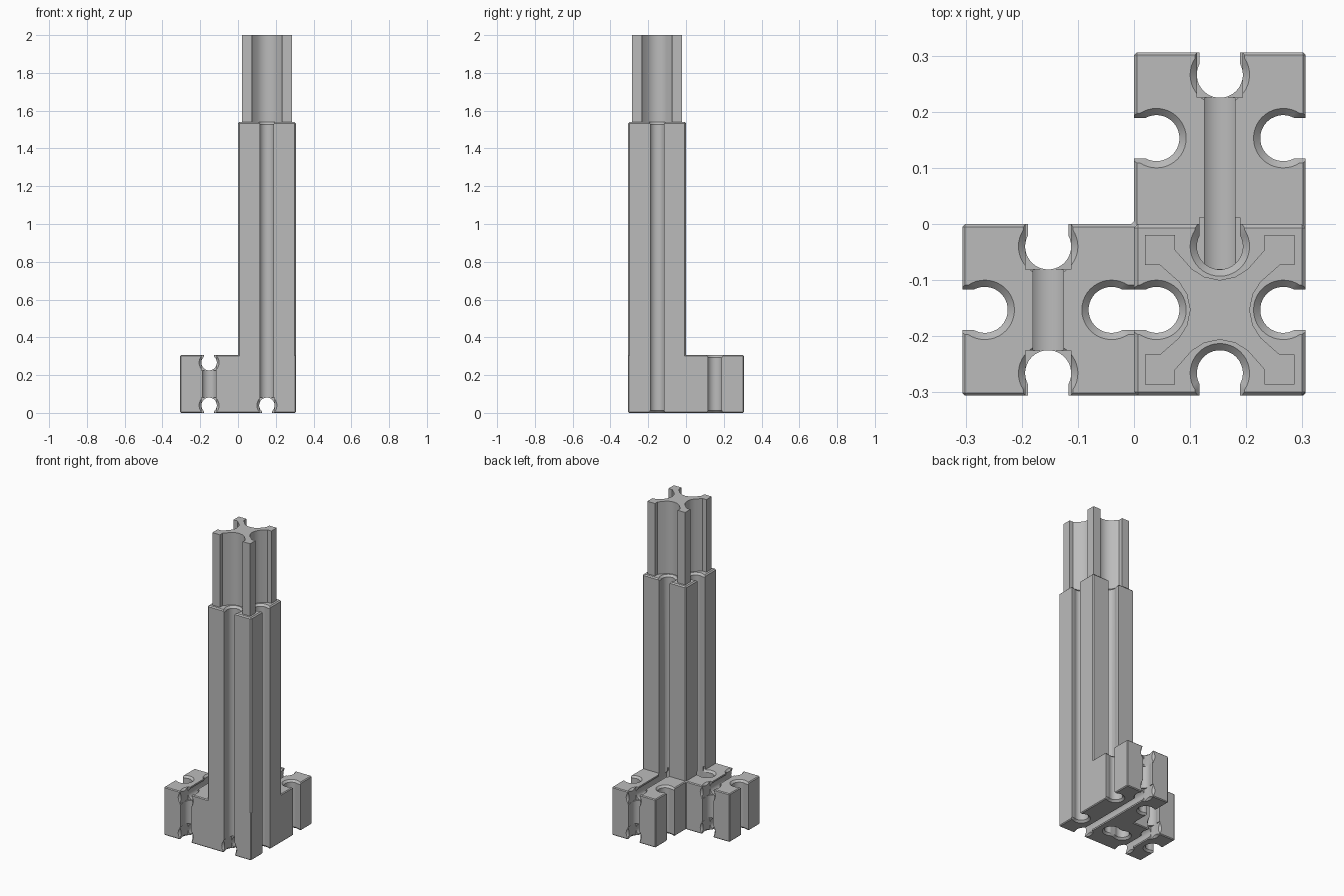
import bpy, bmesh, math
from mathutils import Vector

old = bpy.data.objects.get("Cube")
if old:
    bpy.data.objects.remove(old, do_unlink=True)

S = 0.306            # block size
H = S / 2            # half block
COLUMN_TOP = 1.54
PEG_TOP = 2.0
DEPTH = 0.04         # slot centre below the surface
FLARE = 0.012

grey = bpy.data.materials.new("plain grey")
grey.use_nodes = True
colour = (0.5, 0.5, 0.5, 1)
grey.diffuse_color = colour
grey.node_tree.nodes["Principled BSDF"].inputs["Base Color"].default_value = colour


def loft(name, rings, bevel=0):
    """Closed solid through a list of equally long point rings."""
    bm = bmesh.new()
    loops = [[bm.verts.new(p) for p in ring] for ring in rings]
    n = len(loops[0])
    for a, b in zip(loops, loops[1:]):
        for i in range(n):
            j = (i + 1) % n
            bm.faces.new((a[i], a[j], b[j], b[i]))
    bm.faces.new(loops[0])
    bm.faces.new(loops[-1])
    bmesh.ops.recalc_face_normals(bm, faces=bm.faces)
    if bevel:
        bmesh.ops.bevel(bm, geom=bm.edges[:], offset=bevel, segments=1,
                        affect='EDGES')
    mesh = bpy.data.meshes.new(name)
    bm.to_mesh(mesh)
    bm.free()
    mesh.materials.append(grey)
    ob = bpy.data.objects.new(name, mesh)
    bpy.context.scene.collection.objects.link(ob)
    return ob


def prism(name, outline, z0, z1, bevel=0):
    return loft(name, [[(x, y, z) for x, y in outline] for z in (z0, z1)], bevel)


def box(name, lo, hi, bevel=0):
    outline = [(lo[0], lo[1]), (hi[0], lo[1]), (hi[0], hi[1]), (lo[0], hi[1])]
    return prism(name, outline, lo[2], hi[2], bevel)


cutters = []


def slot(start, end, out, neck, flare=(True, True)):
    """Keyhole cutter along a surface line, widened at the flared ends."""
    p, q, out = Vector(start), Vector(end), Vector(out)
    axis = (q - p).normalized()
    side = axis.cross(out)

    def ring(at, wide):
        r = 0.053 if wide else 0.041
        w = neck + (0.008 if wide else 0)
        c = at - out * DEPTH
        t = math.asin(w / r)
        pts = []
        for i in range(29):
            a = t + (2 * math.pi - 2 * t) * i / 28
            pts.append(c + out * r * math.cos(a) + side * r * math.sin(a))
        top = at + out * 0.012
        return pts + [top - side * w, top + side * w]

    rings = []
    if flare[0]:
        rings += [ring(p - axis * 0.02, True), ring(p, True)]
    rings.append(ring(p + axis * (FLARE if flare[0] else 0), False))
    rings.append(ring(q - axis * (FLARE if flare[1] else 0), False))
    if flare[1]:
        rings += [ring(q, True), ring(q + axis * 0.02, True)]
    cutters.append(loft("slot_cutter", rings))


def upright(x, y, out, z0, z1, low_flare=True):
    slot((x, y, z0), (x, y, z1), out, 0.036, (low_flare, True))


def notch(x, y, top, sign):
    """Square clearance where two slots meet at a block edge."""
    ys = sorted((y + sign * 0.02, y - sign * 0.081))
    zs = (S - 0.081, S + 0.008) if top else (-0.02, 0.081)
    cutters.append(box("notch_cutter", (x - 0.0405, ys[0], zs[0]),
                       (x + 0.0405, ys[1], zs[1])))


# Body: L-shaped foot of three blocks with the tall column on its corner
body = prism("foot_and_column",
             [(-S, -S), (S, -S), (S, S), (0, S), (0, 0), (-S, 0)], 0, S, 0.005)
column = box("column_blank", (0, -S, 0.15), (S, 0, COLUMN_TOP), 0.007)

# Column slots
X, NX, Y, NY, Z, NZ = [(1, 0, 0), (-1, 0, 0), (0, 1, 0), (0, -1, 0),
                       (0, 0, 1), (0, 0, -1)]
upright(0, -H, NX, 0, COLUMN_TOP)
upright(S, -H, X, 0, COLUMN_TOP)
upright(H, -S, NY, 0, COLUMN_TOP)
upright(H, 0, Y, S - 0.07, COLUMN_TOP, False)

# Side block slots
upright(-S, -H, NX, 0, S)
upright(0, -H, X, 0, S)
upright(-H, -S, NY, 0, S)
upright(-H, 0, Y, 0, S)

# Rear block slots
upright(0, H, NX, 0, S)
upright(S, H, X, 0, S)
upright(H, S, Y, 0, S)

# Level slots along the foot
slot((-H, -S, S), (-H, 0, S), Z, 0.027)
slot((-H, -S, 0), (-H, 0, 0), NZ, 0.027)
slot((H, -S, 0), (H, S, 0), NZ, 0.027)
slot((H, -0.08, S), (H, S, S), Z, 0.027, (False, True))

for top in (True, False):
    notch(-H, -S, top, -1)
    notch(-H, 0, top, 1)
    notch(H, S, top, 1)
notch(H, -S, False, -1)

# Join the column and cut every slot
for tool in [column] + cutters:
    mod = body.modifiers.new("cut", 'BOOLEAN')
    mod.operation = 'UNION' if tool is column else 'DIFFERENCE'
    mod.solver = 'EXACT'
    mod.object = tool
    tool.hide_render = True
graph = bpy.context.evaluated_depsgraph_get()
result = bpy.data.meshes.new_from_object(body.evaluated_get(graph))
body.modifiers.clear()
body.data = result
for tool in [column] + cutters:
    bpy.data.objects.remove(tool, do_unlink=True)

# Fluted peg: one fluted side, turned round four times
flute = [(-0.133, 0.133), (-0.08, 0.133), (-0.08, 0.107), (-0.05, 0.073),
         (-0.028, 0.059), (0, 0.053)]
flute += [(-x, y) for x, y in reversed(flute[1:-1])]
outline = []
for k in range(4):
    c, s = round(math.cos(k * math.pi / 2)), round(math.sin(k * math.pi / 2))
    outline += [(H + x * c + y * s, -H - x * s + y * c) for x, y in flute]
peg = prism("fluted_peg", outline, COLUMN_TOP - 0.005, PEG_TOP)

# Smooth curved slot walls, keep edges sharp
for ob in (body, peg):
    ob.select_set(True)
bpy.context.view_layer.objects.active = body
bpy.ops.object.shade_smooth_by_angle(angle=math.radians(30))
